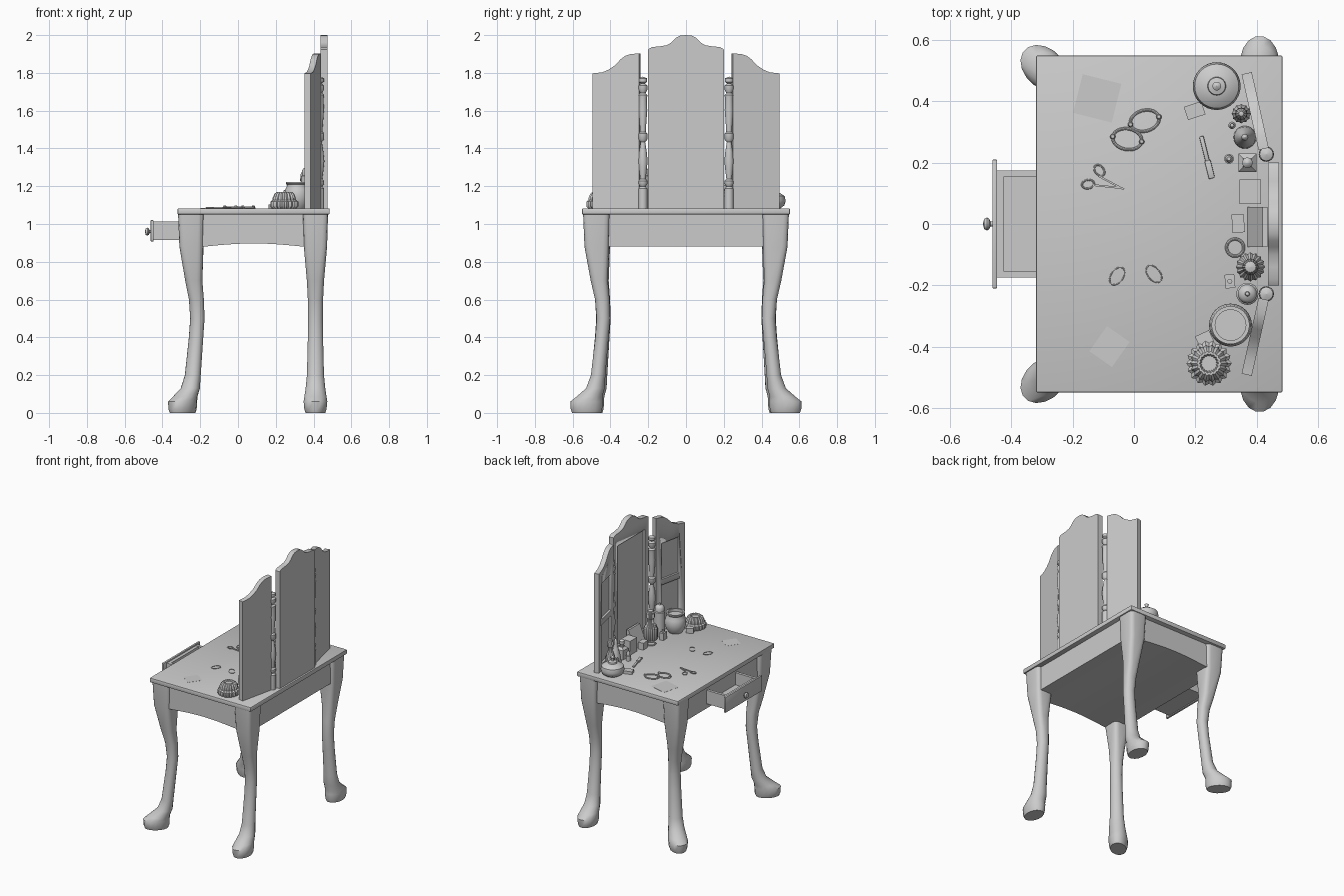
import bpy, bmesh
from math import sin, cos, pi, radians, copysign
from mathutils import Matrix, Vector

if "Cube" in bpy.data.objects:
    bpy.data.objects.remove(bpy.data.objects["Cube"])

TOP = 1.083  # table surface


def finish(name, bm, matrix=Matrix(), angle=35):
    bmesh.ops.transform(bm, matrix=matrix, verts=bm.verts)
    bmesh.ops.recalc_face_normals(bm, faces=bm.faces)
    me = bpy.data.meshes.new(name)
    bm.to_mesh(me)
    bm.free()
    me.shade_smooth()
    me.set_sharp_from_angle(angle=radians(angle))
    ob = bpy.data.objects.new(name, me)
    bpy.context.collection.objects.link(ob)
    return ob


def loft(name, rings, matrix=Matrix(), angle=35):
    bm = bmesh.new()
    loops = [[bm.verts.new(p) for p in ring] for ring in rings]
    n = len(loops[0])
    for a, b in zip(loops, loops[1:]):
        for i in range(n):
            bm.faces.new((a[i], a[(i + 1) % n], b[(i + 1) % n], b[i]))
    bm.faces.new(loops[0])
    bm.faces.new(loops[-1])
    return finish(name, bm, matrix, angle)


def box(name, x, y, z, matrix=Matrix(), bevel=0):
    """Box from (min, max) pairs."""
    bm = bmesh.new()
    bmesh.ops.create_cube(bm, size=1)
    for v in bm.verts:
        v.co = [(r[0] + r[1]) / 2 + c * (r[1] - r[0]) for r, c in zip((x, y, z), v.co)]
    if bevel:
        bmesh.ops.bevel(bm, geom=bm.edges[:], offset=bevel, segments=2, affect='EDGES', profile=0.5)
    return finish(name, bm, matrix)


def lathe(name, x, y, pts, seg=24, z=TOP, lobes=0, square=False):
    def rad(r, t):
        return r * (1 + (0.06 * cos(lobes * t) if lobes else 0))
    off = pi / 4 if square else 0
    rings = [[(x + rad(max(r, .0005), t) * cos(t + off), y + rad(max(r, .0005), t) * sin(t + off), z + h)
              for t in (2 * pi * i / seg for i in range(seg))] for r, h in pts]
    return loft(name, rings, angle=40)


def ring(name, x, y, rx, ry, r, rot=0, z=TOP):
    bm = bmesh.new()
    M, N = 24, 8
    vs = [[bm.verts.new(((rx + r * cos(b)) * cos(a), (ry + r * cos(b)) * sin(a), r * sin(b)))
           for b in (2 * pi * j / N for j in range(N))] for a in (2 * pi * i / M for i in range(M))]
    for i in range(M):
        for j in range(N):
            p, q, k = vs[i], vs[(i + 1) % M], (j + 1) % N
            bm.faces.new((p[j], q[j], q[k], p[k]))
    return finish(name, bm, Matrix.Translation((x, y, z + r)) @ Matrix.Rotation(radians(rot), 4, 'Z'))


def item(name, x, y, sx, sy, h, rot=0, bevel=0):
    """Small box resting on the table."""
    m = Matrix.Translation((x, y, TOP)) @ Matrix.Rotation(radians(rot), 4, 'Z')
    return box(name, (-sx / 2, sx / 2), (-sy / 2, sy / 2), (0, h), m, bevel)


# Table top and apron body with arched lower edge
box("table_top", (-.32, .485), (-.55, .55), (1.05, TOP), bevel=.006)
arch = [(-.285 + .735 * i / 20, .88 + .017 * sin(pi * min(max((i / 20 - .14) / .72, 0), 1))) for i in range(21)]
outline = arch + [(.45, 1.055), (-.285, 1.055)]
loft("apron", [[(u, y, v) for u, v in outline] for y in (-.515, .515)])

# Cabriole legs: height, lean, half length along lean, half width, squareness
LEG = [(0, .09, .078, .053, 2), (.02, .09, .085, .06, 2), (.06, .09, .087, .064, 2), (.085, .075, .07, .06, 2),
       (.13, .043, .05, .053, 2), (.2, .028, .039, .046, 2), (.4, .008, .036, .041, 2), (.5, 0, .037, .04, 2),
       (.6, .006, .039, .041, 2.4), (.7, .022, .046, .046, 3), (.88, .036, .065, .062, 5), (1.052, .038, .07, .067, 6)]
for s in (1, -1):
    for name, bx, d in (("back_leg", .41, Vector((0, s))), ("front_leg", -.215, Vector((-.87, s * .8)))):
        rings = []
        for z, lean, l, w, e in LEG:
            c, n, pts = Vector((bx, s * .437)) + d * lean, d.normalized(), []
            for i in range(16):
                t = 2 * pi * (i + .5) / 16
                p = Vector([copysign(abs(f) ** (2 / e), f) * w for f in (cos(t), sin(t))])
                p += n * p.dot(n) * (l / w - 1)
                pts.append((*(c + p), z))
            rings.append(pts)
        loft(name, rings, angle=45)

# Open drawer
box("drawer_front", (-.462, -.447), (-.21, .21), (.908, 1.02), bevel=.003)
box("drawer_back_rim", (-.447, -.425), (-.175, .175), (.915, 1.01))
box("drawer_bottom", (-.447, -.28), (-.175, .175), (.915, .925))
for s in (1, -1):
    box("drawer_side", (-.447, -.28), sorted((s * .155, s * .175)), (.915, 1.012))
knob = lathe("drawer_knob", 0, 0, [(.008, 0), (.008, .008), (.018, .013), (.021, .02), (.017, .029), (0, .033)], 16, 0)
knob.data.transform(Matrix.Translation((-.46, 0, .96)) @ Matrix.Rotation(-pi / 2, 4, 'Y'))


# Mirror panels with recessed glass
def panel(name, outline, half, insets, m):
    ob = loft(name, [[(x, u, z) for u, z in outline] for x in (-half, half)], m, 30)
    for y0, y1, z0, z1 in insets:
        cut = box("recess_cutter", (-half - .02, -half + .014), sorted((y0, y1)), (z0, z1), m)
        cut.hide_render = True
        mod = ob.modifiers.new("recess", 'BOOLEAN')
        mod.object, mod.operation, mod.solver = cut, 'DIFFERENCE', 'EXACT'
        bpy.context.view_layer.objects.active = ob
        bpy.ops.object.modifier_apply(modifier=mod.name)
        bpy.data.objects.remove(cut)


half = [(0, 2.0), (.03, 1.997), (.055, 1.985), (.075, 1.963), (.1, 1.947), (.14, 1.94), (.18, 1.937), (.2, 1.925)]
crest = half[::-1] + [(-u, z) for u, z in half[1:]]
panel("centre_mirror", [(-.2, 1.07), (.2, 1.07)] + crest, .018, [(-.155, .155, 1.13, 1.85)],
      Matrix.Translation((.455, 0, 0)))
wing = [(0, 1.07), (.253, 1.07), (.253, 1.797), (.2, 1.803), (.165, 1.817), (.13, 1.84), (.1, 1.872),
        (.075, 1.89), (.045, 1.9), (0, 1.903)]
BALUSTER = [(.024, 0), (.024, .105), (.014, .115), (.024, .13), (.024, .145), (.014, .155), (.02, .2), (.025, .25),
            (.02, .3), (.012, .35), (.024, .365), (.024, .395), (.015, .405), (.017, .44), (.023, .52), (.021, .58),
            (.024, .6), (.014, .61), (.024, .63), (.024, .65), (.01, .66), (.022, .67), (.022, .688), (0, .697)]
for s in (1, -1):
    m = Matrix.Translation((.423, s * .245, 0)) @ Matrix.Rotation(s * .22, 4, 'Z')
    panel("wing_mirror", [(s * u, z) for u, z in wing], .017,
          [(s * .045, s * .205, 1.13, 1.41), (s * .045, s * .205, 1.45, 1.71)], m)
    lathe("mirror_spindle", .432, s * .228, BALUSTER, 16)

# Jars, pots and bottles
lathe("knobbed_jar", .27, .45, [(.05, 0), (.07, .015), (.078, .04), (.072, .065), (.05, .08), (.03, .085), (.028, .095),
                                (.01, .1), (.01, .115), (.014, .125), (0, .135)], 32)
lathe("scalloped_pot", .245, -.455, [(.06, 0), (.07, .01), (.07, .035), (.058, .045), (.058, .055), (.05, .075),
                                     (.038, .087), (.03, .087), (.025, .078), (0, .078)], 72, lobes=18)
lathe("round_jar", .315, -.33, [(.045, 0), (.062, .025), (.07, .065), (.065, .1), (.055, .118), (.055, .125), (.062, .132),
                                (.062, .14), (.05, .14), (.05, .12), (0, .12)], 32)
lathe("tall_bottle", .35, .36, [(.028, 0), (.03, .01), (.03, .07), (.022, .1), (.014, .12), (.014, .14), (.02, .145),
                                (.018, .18), (.008, .2), (0, .202)], 24, lobes=12)
lathe("cone_bottle", .362, .283, [(.036, 0), (.037, .01), (.034, .04), (.018, .1), (.011, .13), (.011, .15), (.007, .165), (0, .17)])
lathe("square_bottle", .37, .2, [(.042, 0), (.042, .065), (.02, .08), (.02, .085)], 4, square=True)
lathe("square_bottle_stopper", .37, .2, [(.01, .08), (.01, .095), (.017, .1), (.017, .12), (.008, .13), (0, .132)], 16)
lathe("ribbed_bottle", .38, -.14, [(.04, 0), (.045, .01), (.045, .075), (.035, .1), (.02, .12), (.02, .15), (.026, .155),
                                   (.026, .18), (.018, .205), (0, .21)], 64, lobes=16)
lathe("tall_canister", .37, -.228, [(.036, 0), (.036, .17), (.031, .175), (.031, .2), (.022, .213), (.008, .218), (.006, .228), (0, .23)])
lathe("lipstick", .31, .213, [(.016, 0), (.016, .035), (.012, .037), (.012, .055), (.006, .068), (0, .068)], 16)
lathe("tiny_vial", .32, .322, [(.011, 0), (.012, .03), (.006, .038), (.006, .055), (0, .056)], 12)

# Boxes and cartons
item("carton", .38, .105, .07, .08, .1)
item("small_carton", .34, .002, .04, .06, .05, 4)
item("tiny_box", .313, -.187, .032, .045, .05, 5)
lathe("tiny_box_cap", .313, -.187, [(.008, .05), (.008, .065), (0, .066)], 12)
item("corner_box", .23, -.375, .05, .04, .035, 25)
item("flat_box", .198, .37, .06, .045, .02, 18)
loft("easel_frame", [[(.37, y, TOP), (.435, y, TOP), (.435, y, 1.21), (.42, y, 1.21)] for y in (-.075, .055)])

# Jewellery
ring("small_ring", .33, -.077, .028, .028, .005)
for x, y, rot in ((.035, .337, 15), (-.022, .277, -10)):
    ring("bracelet", x, y, .048, .034, .005, rot)
    for s in (1, -1):
        a = radians(rot)
        lathe("bracelet_bead", x + s * .048 * cos(a), y + s * .048 * sin(a),
              [(0, 0), (.008, .003), (.009, .008), (.006, .014), (0, .016)], 10)
ring("earring", -.055, -.17, .032, .02, .002, 55)
ring("earring", .065, -.163, .032, .02, .002, -50)

# Brush, scissors and loose papers
item("brush_handle", .23, .245, .014, .085, .012, 14, .003)
item("brush_tip", .247, .178, .02, .06, .016, 14, .003)
ring("scissor_loop", -.113, .175, .02, .014, .003, -50)
ring("scissor_loop", -.15, .13, .02, .014, .003, 10)
item("scissor_blade", -.075, .135, .095, .006, .005, -28)
item("scissor_blade", -.085, .122, .1, .006, .007, -6)
item("paper", -.12, .41, .13, .13, .0008, -14)
item("paper", -.08, -.4, .09, .1, .0008, -35)
